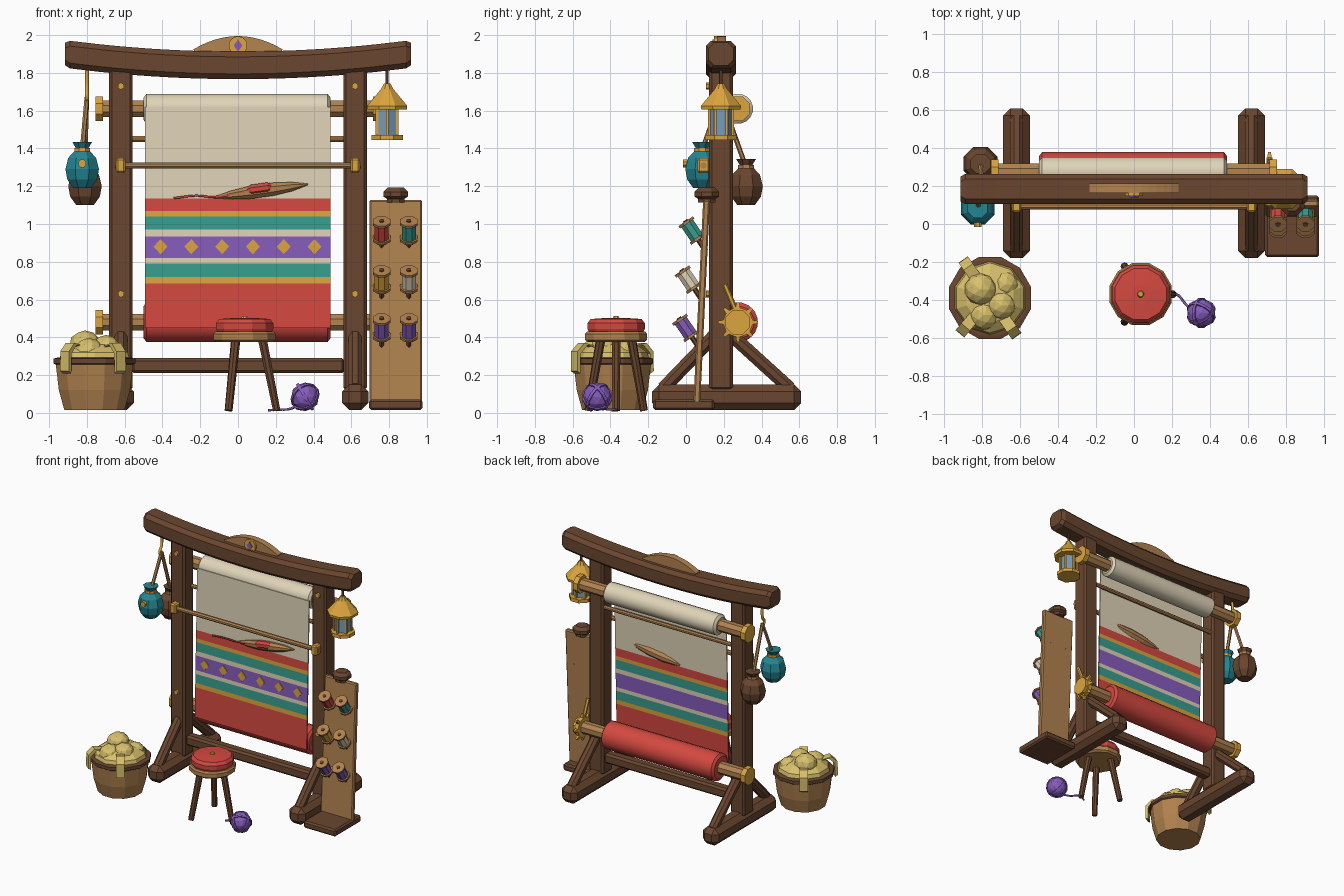
import bpy, bmesh, math
from mathutils import Vector, Matrix

if "Cube" in bpy.data.objects:
    bpy.data.objects.remove(bpy.data.objects["Cube"])


def mat(name, r, g, b):
    m = bpy.data.materials.new(name)
    m.diffuse_color = [(c / 255 / 12.92 if c < 11 else ((c / 255 + 0.055) / 1.055) ** 2.4) for c in (r, g, b)] + [1]
    m.use_nodes = True
    m.node_tree.nodes["Principled BSDF"].inputs["Base Color"].default_value = m.diffuse_color
    return m


DARK = mat("dark_wood", 106, 70, 47)
WOOD = mat("light_wood", 178, 131, 80)
CREAM = mat("cream_cloth", 224, 212, 184)
RED = mat("red_cloth", 212, 73, 64)
GOLD = mat("gold", 220, 165, 62)
TEAL = mat("teal_cloth", 56, 157, 143)
BAG = mat("teal_leather", 36, 134, 147)
PURPLE = mat("purple_yarn", 134, 92, 188)
GLASS = mat("blue_glass", 122, 156, 186)
WOOL = mat("raw_wool", 216, 192, 108)


def finish(name, bm, mats, smooth=False):
    bmesh.ops.recalc_face_normals(bm, faces=bm.faces[:])
    me = bpy.data.meshes.new(name)
    bm.to_mesh(me)
    bm.free()
    for m in mats if isinstance(mats, list) else [mats]:
        me.materials.append(m)
    ob = bpy.data.objects.new(name, me)
    bpy.context.collection.objects.link(ob)
    if smooth:
        bpy.context.view_layer.objects.active = ob
        ob.select_set(True)
        bpy.ops.object.shade_smooth_by_angle(angle=math.radians(35))
        ob.select_set(False)
    return ob


def box(name, c, size, m, bevel=0.0, rx=0.0):
    bm = bmesh.new()
    bmesh.ops.create_cube(bm, size=1)
    bmesh.ops.scale(bm, vec=size, verts=bm.verts)
    if bevel:
        bmesh.ops.bevel(bm, geom=bm.edges[:], offset=bevel, segments=1, affect='EDGES')
    bm.transform(Matrix.Translation(c) @ Matrix.Rotation(rx, 4, 'X'))
    return finish(name, bm, m)


def rings(bm, loops):
    """Skin a list of point loops and cap both ends."""
    vs = [[bm.verts.new(p) for p in lp] for lp in loops]
    n = len(vs[0])
    for a, b in zip(vs, vs[1:]):
        for i in range(n):
            bm.faces.new((a[i], a[(i + 1) % n], b[(i + 1) % n], b[i]))
    bm.faces.new(vs[0])
    bm.faces.new(vs[-1])


def lathe(name, base, profile, m, sides=8, axis=(0, 0, 1), smooth=False):
    """Turn (radius, height) points around an axis starting at base."""
    q = Vector(axis).to_track_quat('Z', 'Y')
    bm = bmesh.new()
    ang = [2 * math.pi * (i + 0.5) / sides for i in range(sides)]
    rings(bm, [[Vector(base) + q @ Vector((r * math.cos(a), r * math.sin(a), h)) for a in ang] for r, h in profile])
    return finish(name, bm, m, smooth)


def rod(name, p, q, r, m, sides=8, r2=None, smooth=False):
    d = Vector(q) - Vector(p)
    return lathe(name, p, [(r, 0), (r if r2 is None else r2, d.length)], m, sides, d, smooth)


def ball(name, c, r, m, sub=1, sz=1.0):
    bm = bmesh.new()
    bmesh.ops.create_icosphere(bm, subdivisions=sub, radius=r)
    bm.transform(Matrix.Translation(c) @ Matrix.Diagonal((1, 1, sz, 1)))
    return finish(name, bm, m)


def tube(name, pts, r, m, sides=6):
    """Smooth thin cord through a few points."""
    cu = bpy.data.curves.new(name, 'CURVE')
    cu.dimensions, cu.bevel_depth, cu.bevel_resolution, cu.use_fill_caps = '3D', r, 1, True
    cu.resolution_u = 4
    sp = cu.splines.new('BEZIER')
    sp.bezier_points.add(len(pts) - 1)
    for bp, p in zip(sp.bezier_points, pts):
        bp.co, bp.handle_left_type, bp.handle_right_type = p, 'AUTO', 'AUTO'
    cu.materials.append(m)
    ob = bpy.data.objects.new(name, cu)
    bpy.context.collection.objects.link(ob)


def plate(name, pts, y, depth, m):
    """Extrude an x-z outline along y."""
    bm = bmesh.new()
    rings(bm, [[(x, yy, z) for x, z in pts] for yy in (y, y + depth)])
    return finish(name, bm, m)


def diamond(x, z, w, h):
    return [(x - w, z), (x, z - h), (x + w, z), (x, z + h)]


# Frame: posts, feet, braces, pegs, brackets
for s in (-1, 1):
    x = 0.62 * s
    box("post", (x, 0.185, 0.98), (0.125, 0.125, 1.72), DARK, 0.015)
    box("foot", (x, 0.215, 0.083), (0.14, 0.79, 0.135), DARK, 0.038)
    rod("front_brace", (x, -0.12, 0.13), (x, 0.15, 0.41), 0.038, DARK)
    rod("back_brace", (x, 0.55, 0.13), (x, 0.22, 0.43), 0.038, DARK)
    for z in (0.63, 1.73):
        rod("peg", (x, 0.13, z), (x, 0.105, z), 0.019, GOLD, 6)
    box("rod_bracket", (x, 0.093, 1.31), (0.05, 0.065, 0.08), GOLD, 0.01)
box("cross_bar", (0, 0.185, 0.25), (1.13, 0.08, 0.08), DARK, 0.015)

# Curved top beam with chamfered section
bm = bmesh.new()
loops = []
for i in range(-10, 11):
    x = 0.915 * i / 10
    k = 0.82 if abs(i) == 10 else 1.0
    if abs(i) == 9:
        x = 0.89 * i / 9
    zc = 1.84 + 0.06 * (x / 0.915) ** 2
    h, w, c = 0.073 * k, 0.08 * k, 0.028
    loops.append([(x, 0.185 + u, zc + v) for u, v in
                  ((w, h - c), (w - c, h), (c - w, h), (-w, h - c), (-w, c - h), (c - w, -h), (w - c, -h), (w, c - h))])
rings(bm, loops)
finish("top_beam", bm, DARK)

# Crest with medallion
arch = [(0.235 * t / 6, 1.925 + 0.07 * (1 - (t / 6) ** 2)) for t in range(-6, 7)]
plate("crest", [(-0.22, 1.87)] + arch + [(0.22, 1.87)], 0.163, 0.05, WOOD)
rod("medallion", (0, 0.17, 1.945), (0, 0.148, 1.945), 0.05, GOLD, 10)
plate("medallion_gem", diamond(0, 1.945, 0.023, 0.033), 0.141, 0.008, PURPLE)

# Rollers, cloth rolls, end caps
for nm, z, r, m in (("warp", 1.61, 0.08, CREAM), ("cloth", 0.48, 0.106, RED)):
    rod(nm + "_axle", (-0.72, 0.275, z), (0.72, 0.275, z), 0.048, WOOD)
    lathe(nm + "_roll", (-0.5, 0.275, z), [(r - 0.02, 0), (r, 0.015), (r, 0.975), (r - 0.02, 0.99)], m, 16, (1, 0, 0), True)
    for s in (-1, 1):
        rod(nm + "_cap", (0.715 * s, 0.275, z), (0.755 * s, 0.275, z), 0.07, GOLD)

# Ratchet wheel and pawl
C = Vector((0.7, 0.275, 0.48))
rod("ratchet_wheel", C, C + Vector((0.03, 0, 0)), 0.078, GOLD, 16)
for i in range(8):
    a = math.pi * i / 4
    d = Vector((0, math.cos(a), math.sin(a)))
    p = C + Vector((0.015, 0, 0))
    rod("ratchet_tooth", p + d * 0.06, p + d * 0.105, 0.02, GOLD, 4, 0.01)
rod("ratchet_pawl", (0.715, 0.205, 0.68), (0.715, 0.26, 0.55), 0.014, GOLD, 6)

# Striped cloth
bands = [(0.45, 0), (0.685, 1), (0.72, 2), (0.79, 3), (0.82, 4), (0.935, 3), (0.97, 2), (1.04, 1), (1.07, 0), (1.135, 3)]
bm = bmesh.new()


def cloth_y(z):
    return 0.165 + 0.03 * (z - 0.45) / 1.17


levels = [b[0] for b in bands] + [1.62]
rows = [[bm.verts.new((x, cloth_y(z), z)) for x in (-0.492, 0.49)] for z in levels]
for (a, b), (d, c), (_, mi) in zip(rows, rows[1:], bands):
    bm.faces.new((a, b, c, d)).material_index = mi
ob = finish("woven_cloth", bm, [RED, GOLD, TEAL, CREAM, PURPLE])
md = ob.modifiers.new("thickness", 'SOLIDIFY')
md.thickness, md.offset = 0.01, 0
for i in range(6):
    plate("cloth_diamond", diamond(-0.41 + 0.163 * i, 0.88, 0.037, 0.04), 0.165, 0.008, GOLD)

# Heddle rods
rod("heddle_rod", (-0.65, 0.093, 1.31), (0.65, 0.093, 1.31), 0.018, WOOD)
rod("lease_rod", (-0.6, 0.22, 1.45), (0.6, 0.22, 1.45), 0.016, WOOD)

# Shuttle with thread
A = Vector((-0.13, 0.175, 1.14))
D = Vector((0.5, 0, 0.07))
lathe("shuttle", A, [(0.004, 0), (0.025, 0.1), (0.037, 0.2), (0.037, 0.32), (0.026, 0.42), (0.004, 0.505)], WOOD, 8, D)
lathe("shuttle_thread", A + D * 0.34 + Vector((0, -0.014, 0.012)), [(0.01, 0), (0.03, 0.03), (0.03, 0.12), (0.01, 0.15)], RED, 8, D)
tube("thread_tail", [(-0.34, 0.165, 1.137), (-0.22, 0.155, 1.15), (-0.13, 0.165, 1.143), (0.03, 0.15, 1.17)], 0.006, RED)

# Hanging bags on the left
tube("bag_hook", [(-0.8, 0.185, 1.83), (-0.8, 0.185, 1.72), (-0.8, 0.16, 1.67), (-0.8, 0.2, 1.65)], 0.011, GOLD)
for nm, x, y, z, m in (("front_bag", -0.825, 0.085, 1.19, BAG), ("back_bag", -0.81, 0.318, 1.1, DARK)):
    rod(nm + "_strap", (-0.8, 0.185, 1.67), (x, y, z + 0.2), 0.013, WOOD, 6)
    lathe(nm, (x, y, z), [(0.05, 0), (0.085, 0.045), (0.096, 0.1), (0.08, 0.16), (0.04, 0.2), (0.035, 0.21), (0.057, 0.245)], m)
    lathe(nm + "_tie", (x, y, z + 0.195), [(0.045, 0), (0.045, 0.018)], GOLD if m is BAG else WOOD)
rod("bag_button", (-0.825, 0.01, 1.32), (-0.825, -0.015, 1.32), 0.022, GOLD)

# Lantern on the right
L = Vector((0.79, 0.185, 0))
rod("lantern_hook", L + Vector((0, 0, 1.73)), L + Vector((0, 0, 1.86)), 0.009, DARK, 6)
lathe("lantern_roof", L, [(0.112, 1.605), (0.115, 1.625), (0.035, 1.715), (0.018, 1.745)], GOLD)
lathe("lantern_base", L, [(0.09, 1.445), (0.09, 1.472)], GOLD)
lathe("lantern_glass", L, [(0.058, 1.47), (0.058, 1.61)], GLASS, 6)
for i in range(6):
    a = math.pi / 3 * (i + 0.5)
    p = L + Vector((0.062 * math.cos(a), 0.062 * math.sin(a), 1.46))
    rod("lantern_bar", p, p + Vector((0, 0, 0.16)), 0.01, GOLD, 4)

# Spool rack
box("rack_base", (0.835, -0.012, 0.043), (0.285, 0.325, 0.056), DARK, 0.012)
box("rack_board", (0.835, 0.083, 0.59), (0.28, 0.036, 1.075), WOOD, 0.008, -0.048)
lathe("rack_knob", (0.835, 0.11, 1.115), [(0.05, 0), (0.05, 0.018), (0.07, 0.03), (0.07, 0.055), (0.045, 0.078)], DARK)
ax = Vector((0, -math.sin(0.6), math.cos(0.6)))
for z, y, pair in ((0.965, 0.032, (RED, TEAL)), (0.705, 0.012, (GOLD, CREAM)), (0.45, -0.002, (PURPLE, PURPLE))):
    for x, m in zip((0.76, 0.905), pair):
        c = Vector((x, y, z))
        rod("spool_peg", c - ax * 0.13, c + ax * 0.066, 0.014, DARK, 6)
        rod("spool_thread", c - ax * 0.045, c + ax * 0.045, 0.04, m)
        for s in (-1, 1):
            rod("spool_flange", c + ax * 0.045 * s, c + ax * 0.06 * s, 0.05, WOOD)

# Basket of wool
B = Vector((-0.76, -0.39, 0))
lathe("basket", B, [(0.165, 0.015), (0.195, 0.12), (0.213, 0.265)], WOOD, 12)
lathe("basket_rim", B, [(0.213, 0.255), (0.224, 0.262), (0.224, 0.287), (0.205, 0.292)], DARK, 12)
lathe("wool_fill", B, [(0.2, 0.27), (0.185, 0.32), (0.13, 0.36), (0.06, 0.375)], WOOL, 10)
for x, y, z, r in ((-0.81, -0.345, 0.36, 0.085), (-0.7, -0.43, 0.345, 0.075), (-0.79, -0.48, 0.325, 0.08), (-0.68, -0.32, 0.32, 0.07)):
    ball("wool_lump", (x, y, z), r, WOOL, 2, 0.9)
for deg in (-55, -130, 125):
    d = Vector((math.cos(math.radians(deg)), math.sin(math.radians(deg)), 0))
    t = Vector((-d.y, d.x, 0)) * 0.03
    bm = bmesh.new()
    loops = []
    for r, z in ((0.12, 0.35), (0.19, 0.365), (0.235, 0.32), (0.237, 0.215)):
        p = B + d * r + Vector((0, 0, z))
        n = (d + Vector((0, 0, 0.6))) * 0.01
        loops.append([p - t - n, p + t - n, p + t + n, p - t + n])
    rings(bm, loops)
    finish("wool_strand", bm, WOOL)

# Stool
S = Vector((0.035, -0.37, 0))
lathe("stool_seat", S, [(0.155, 0.375), (0.17, 0.387), (0.17, 0.418), (0.16, 0.43)], WOOD, 12)
lathe("stool_cushion", S, [(0.15, 0.43), (0.157, 0.445), (0.157, 0.475), (0.14, 0.497), (0.05, 0.503)], RED, 12)
lathe("cushion_button", S, [(0.02, 0.5), (0.014, 0.513)], GOLD)
for i in range(3):
    a = 2 * math.pi * i / 3
    d = Vector((math.cos(a), math.sin(a), 0))
    rod("stool_leg", S + d * 0.17 + Vector((0, 0, 0.012)), S + d * 0.095 + Vector((0, 0, 0.385)), 0.021, DARK, 8, 0.025)

# Yarn ball with loose strand
Y = Vector((0.355, -0.47, 0.085))
ball("yarn_ball", Y, 0.076, PURPLE, 2)
for k in range(3):
    n = Vector((math.cos(k * 2.1), math.sin(k * 2.1), 0.6)).normalized()
    rod("yarn_wrap", Y - n * 0.008, Y + n * 0.008, 0.081, PURPLE, 14)
tube("yarn_strand", [(0.32, -0.47, 0.04), (0.27, -0.42, 0.02), (0.22, -0.37, 0.017), (0.16, -0.39, 0.014)], 0.007, PURPLE)
